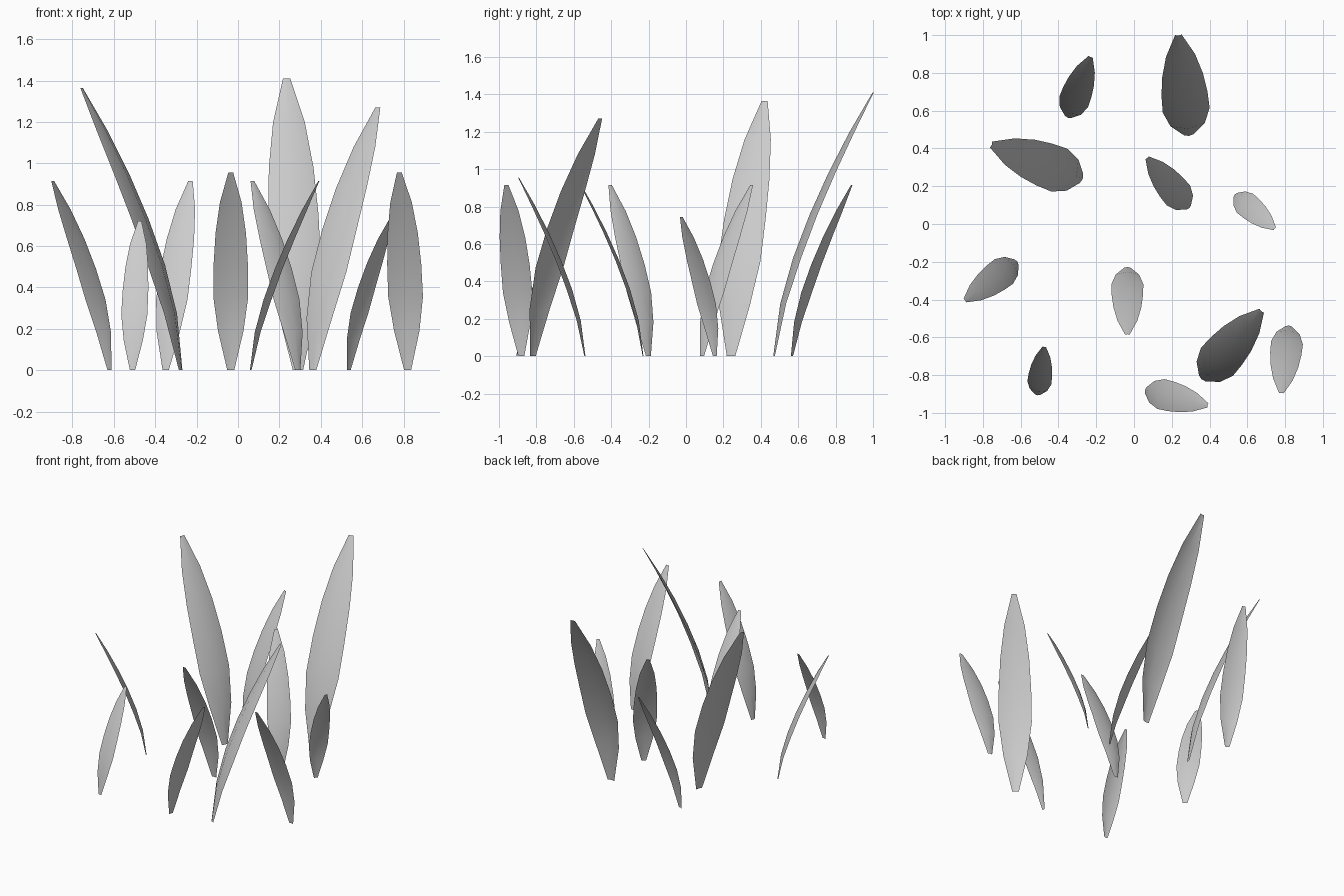
import bpy, bmesh
from mathutils import Vector

if "Cube" in bpy.data.objects:
    bpy.data.objects.remove(bpy.data.objects["Cube"])

# All blades share one shape: (height fraction, width fraction) from base to tip
PROFILE = [(0, .2), (.199, .73), (.372, 1), (.536, .98), (.694, .87), (.849, .62), (1, .14)]
WIDTH = 0.177   # widest point relative to blade height
CUP = 0.12      # depth of the hollow relative to local width


def leaf_blade(name, base, tip, height):
    """Thin cupped blade that rises from base and bends over towards tip."""
    base, tip = Vector((*base, 0)), Vector((*tip, 0))
    lean = tip - base
    forward = lean.normalized()
    side = Vector((-forward.y, forward.x, 0))
    bm = bmesh.new()
    rows = []
    for z, w in PROFILE:
        width = WIDTH * height * w
        centre = base + lean * z ** 1.5 + Vector((0, 0, height * z))
        row = []
        for s in (-1, 0, 1):
            hollow = CUP * width * (0.4 if s else -0.6)
            row.append(bm.verts.new(centre + side * s * width / 2 + forward * hollow))
        rows.append(row)
    for a, b in zip(rows, rows[1:]):
        for i in range(2):
            bm.faces.new((a[i], a[i + 1], b[i + 1], b[i]))
    mesh = bpy.data.meshes.new(name)
    bm.to_mesh(mesh)
    bm.free()
    mesh.shade_smooth()
    bpy.context.collection.objects.link(bpy.data.objects.new(name, mesh))


# Base position, tip position, height of each blade in the tuft
BLADES = [
    ((.29, .47), (.235, 1.0), 1.41),
    ((-.275, .24), (-.755, .42), 1.365),
    ((.36, -.82), (.675, -.46), 1.27),
    ((-.035, -.23), (-.035, -.585), .955),
    ((.82, -.54), (.78, -.895), .955),
    ((-.35, .565), (-.23, .885), .915),
    ((.29, .085), (.07, .35), .915),
    ((-.62, -.2), (-.895, -.405), .915),
    ((.06, -.88), (.39, -.96), .915),
    ((.535, .155), (.745, -.025), .745),
    ((-.51, -.905), (-.475, -.65), .72),
]
for i, (base, tip, height) in enumerate(BLADES, 1):
    leaf_blade(f"grass_blade_{i}", base, tip, height)
